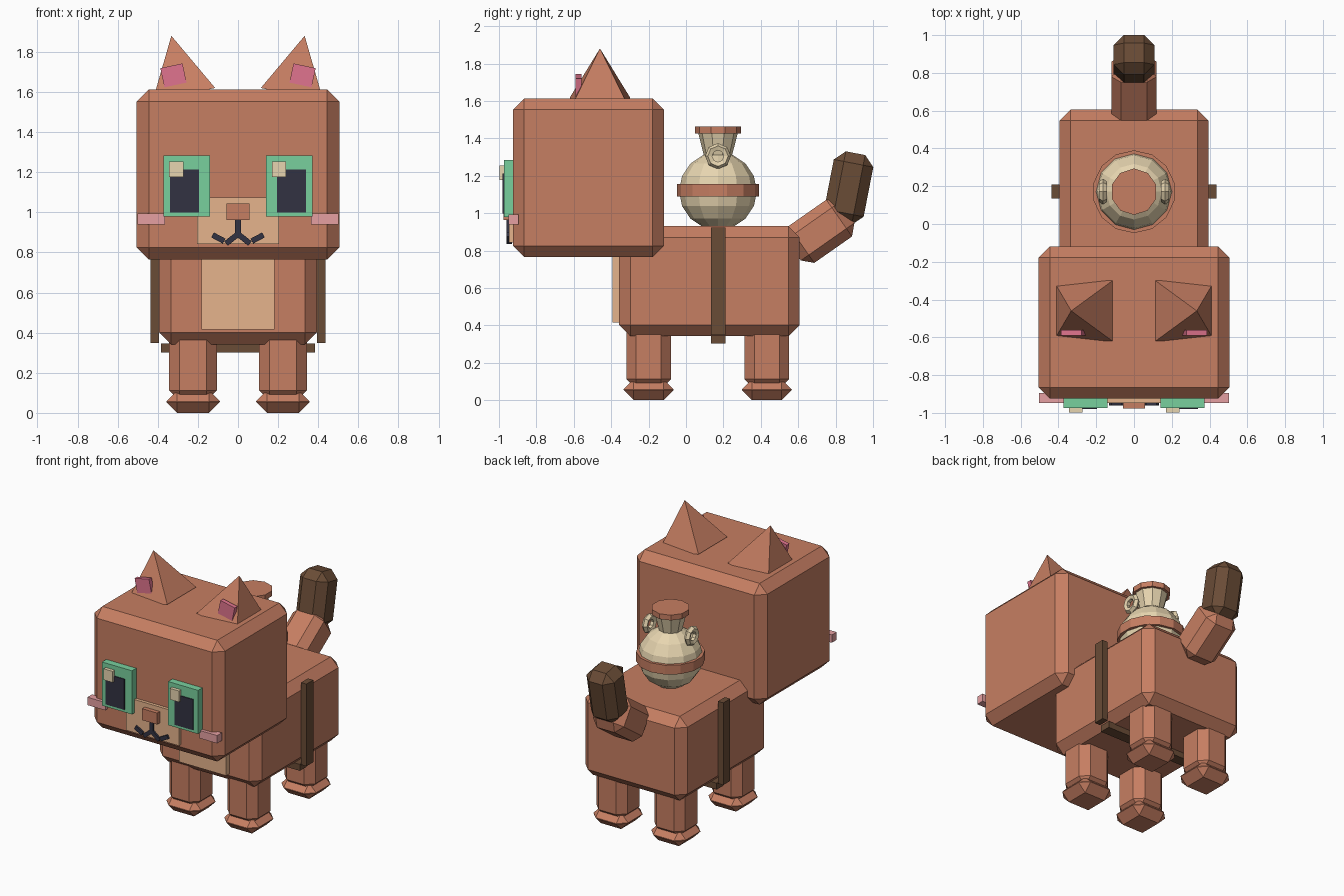
import bpy, bmesh, math
from mathutils import Matrix, Euler, Vector

if "Cube" in bpy.data.objects:
    bpy.data.objects.remove(bpy.data.objects["Cube"])


def material(name, rgb):
    lin = [(c / 255 / 12.92) if c / 255 <= 0.04045 else ((c / 255 + 0.055) / 1.055) ** 2.4 for c in rgb]
    m = bpy.data.materials.new(name)
    m.diffuse_color = (*lin, 1)
    m.use_nodes = True
    m.node_tree.nodes["Principled BSDF"].inputs["Base Color"].default_value = m.diffuse_color
    return m


FUR = material("terracotta", (198, 126, 98))
TAN = material("tan", (230, 180, 140))
CREAM = material("cream", (234, 216, 178))
GREEN = material("mint green", (121, 208, 158))
DARK = material("near black", (50, 50, 66))
BROWN = material("dark brown", (106, 76, 54))
ROSE = material("rose", (224, 116, 142))
BLUSH = material("blush", (230, 160, 162))


def finish(name, bm, mat, loc=(0, 0, 0), rot=(0, 0, 0)):
    bmesh.ops.recalc_face_normals(bm, faces=bm.faces)
    me = bpy.data.meshes.new(name)
    bm.to_mesh(me)
    bm.free()
    me.materials.append(mat)
    ob = bpy.data.objects.new(name, me)
    ob.location = loc
    ob.rotation_euler = [math.radians(a) for a in rot]
    bpy.context.collection.objects.link(ob)
    return ob


def box(name, mat, loc, size, rot=(0, 0, 0), bevel=0):
    bm = bmesh.new()
    bmesh.ops.create_cube(bm, size=1)
    bmesh.ops.scale(bm, vec=size, verts=bm.verts)
    if bevel:
        bmesh.ops.bevel(bm, geom=bm.edges[:], offset=bevel, segments=1, affect='EDGES')
    return finish(name, bm, mat, loc, rot)


def span(name, mat, x, y, z, bevel=0):
    """Box given by its extents on each axis."""
    loc = [(a + b) / 2 for a, b in (x, y, z)]
    return box(name, mat, loc, [b - a for a, b in (x, y, z)], bevel=bevel)


def cone(name, mat, loc, r1, r2, h, sides, rot=(0, 0, 0), turn=0):
    """Cone or cylinder standing on its base centre."""
    bm = bmesh.new()
    bmesh.ops.create_cone(bm, cap_ends=True, segments=sides, radius1=r1, radius2=r2, depth=h,
                          matrix=Matrix.Translation((0, 0, h / 2)) @ Matrix.Rotation(math.radians(turn), 4, 'Z'))
    bmesh.ops.remove_doubles(bm, verts=bm.verts, dist=1e-5)
    return finish(name, bm, mat, loc, rot)


def ring(name, mat, loc, major, minor, n, k):
    """Low-poly torus whose axis is x."""
    bm = bmesh.new()
    rows = []
    for i in range(n):
        a = 2 * math.pi * i / n
        row = []
        for j in range(k):
            b = 2 * math.pi * j / k
            r = major + minor * math.cos(b)
            row.append(bm.verts.new((minor * math.sin(b), r * math.cos(a), r * math.sin(a))))
        rows.append(row)
    for i in range(n):
        for j in range(k):
            p, q = rows[i], rows[(i + 1) % n]
            bm.faces.new((p[j], q[j], q[(j + 1) % k], p[(j + 1) % k]))
    return finish(name, bm, mat, loc)


# Head, body and chest patch
span("head", FUR, (-0.505, 0.505), (-0.925, -0.118), (0.765, 1.613), bevel=0.06)
span("body", FUR, (-0.395, 0.395), (-0.357, 0.607), (0.342, 0.93), bevel=0.06)
span("chest_patch", TAN, (-0.183, 0.183), (-0.393, -0.34), (0.415, 0.82))

# Legs and paws
for side, s in (("left", -1), ("right", 1)):
    for end, y in (("front", -0.2), ("back", 0.432)):
        box(f"{end}_{side}_leg", FUR, (s * 0.224, y, 0.255), (0.238, 0.238, 0.39), bevel=0.052)
        box(f"{end}_{side}_paw", FUR, (s * 0.224, y, 0.056), (0.267, 0.267, 0.112), bevel=0.054)

# Tail
box("tail_base", FUR, (0, 0.718, 0.903), (0.24, 0.35, 0.24), rot=(35, 0, 0), bevel=0.052)
box("tail_tip", BROWN, (0, 0.87, 1.134), (0.215, 0.215, 0.38), rot=(-11, 0, 0), bevel=0.055)

# Ears, eyes, cheeks
for side, s in (("left", -1), ("right", 1)):
    cone(f"{side}_ear", FUR, (s * 0.27, -0.46, 1.587), 0.226, 0, 0.3, 4, rot=(0, s * 12, 0), turn=45)
    box(f"{side}_inner_ear", ROSE, (s * 0.317, -0.575, 1.66), (0.113, 0.03, 0.145), rot=(0, s * 12, 0))
    box(f"{side}_eye", GREEN, (s * 0.256, -0.942, 1.132), (0.232, 0.062, 0.305))
    box(f"{side}_pupil", DARK, (s * 0.267, -0.965, 1.106), (0.143, 0.03, 0.214))
    box(f"{side}_cheek", BLUSH, (s * 0.433, -0.922, 0.966), (0.138, 0.052, 0.055))
    # Mouth strokes
    box(f"{side}_mouth_inner", DARK, (s * 0.03, -0.945, 0.868), (0.075, 0.03, 0.028), rot=(0, s * 38, 0))
    box(f"{side}_mouth_outer", DARK, (s * 0.098, -0.945, 0.872), (0.065, 0.03, 0.028), rot=(0, -s * 28, 0))
for side, x in (("left", -0.308), ("right", 0.205)):
    box(f"{side}_eye_glint", CREAM, (x, -0.982, 1.215), (0.07, 0.03, 0.078))

# Muzzle, nose, mouth stem
span("muzzle", TAN, (-0.205, 0.205), (-0.947, -0.91), (0.842, 1.074))
span("nose", FUR, (-0.058, 0.058), (-0.977, -0.93), (0.963, 1.043))
span("mouth_stem", DARK, (-0.014, 0.014), (-0.96, -0.93), (0.88, 0.965))

# Strap around the body
for side, s in (("left", -1), ("right", 1)):
    box(f"{side}_strap", BROWN, (s * 0.415, 0.172, 0.635), (0.042, 0.076, 0.575))
span("belly_strap", BROWN, (-0.385, 0.385), (0.134, 0.21), (0.302, 0.347))

# Pot on the back
PY = 0.171
bm = bmesh.new()
bmesh.ops.create_uvsphere(bm, u_segments=12, v_segments=8, radius=0.208)
finish("pot_belly", bm, CREAM, (0, PY, 1.118))
cone("pot_band", FUR, (0, PY, 1.09), 0.219, 0.219, 0.065, 14)
cone("pot_neck", CREAM, (0, PY, 1.28), 0.068, 0.106, 0.15, 10)
cone("pot_rim", FUR, (0, PY, 1.425), 0.123, 0.123, 0.037, 10)
for side, s in (("left", -1), ("right", 1)):
    ring(f"{side}_pot_handle", CREAM, (s * 0.164, PY, 1.305), 0.048, 0.021, 8, 5)
